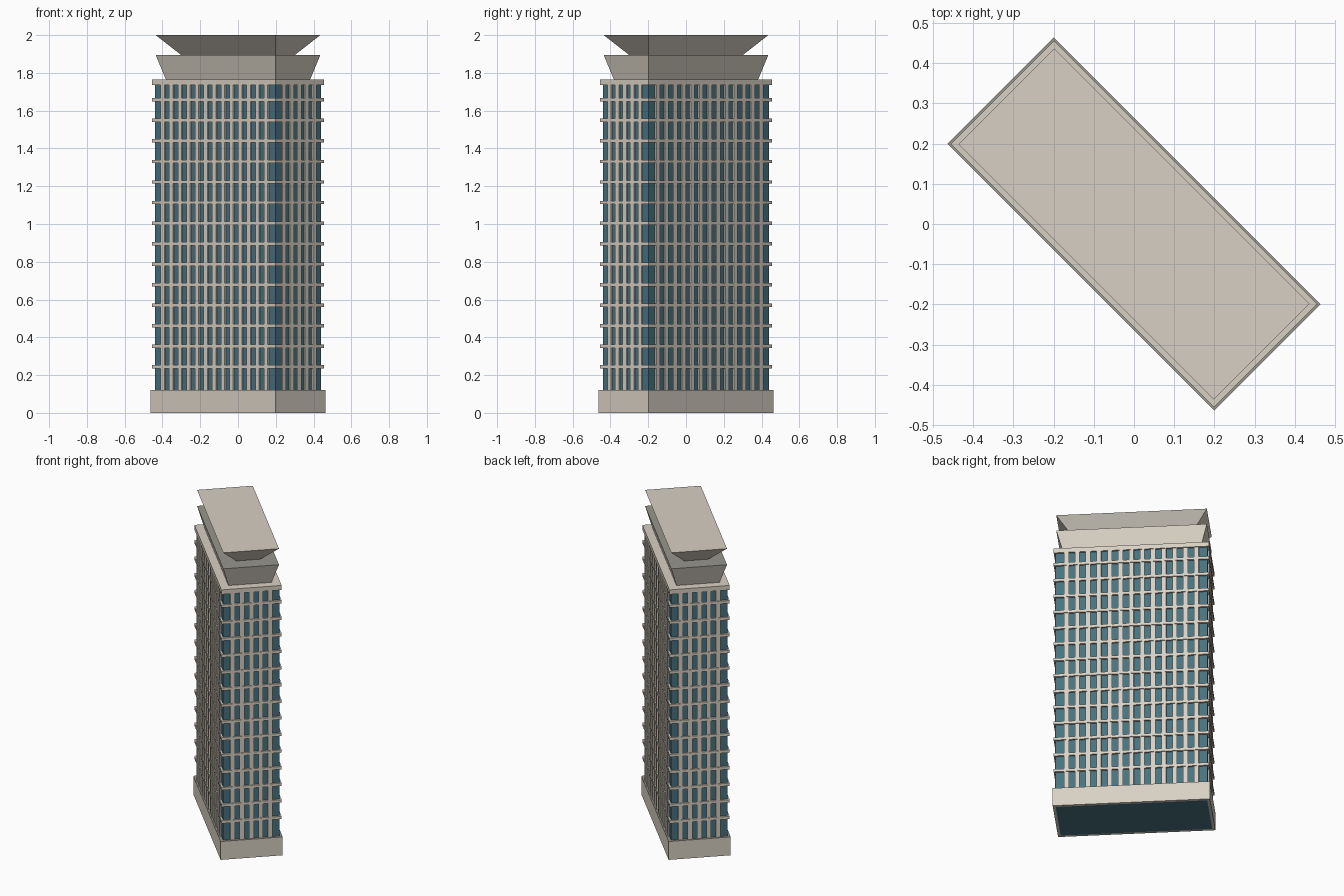
import bpy, bmesh, math
from mathutils import Matrix

if "Cube" in bpy.data.objects:
    bpy.data.objects.remove(bpy.data.objects["Cube"])

TURN = Matrix.Rotation(math.radians(-45), 4, 'Z')  # tower stands diagonally


def material(name, rgb):
    m = bpy.data.materials.new(name)
    m.diffuse_color = (*rgb, 1)
    m.use_nodes = True
    m.node_tree.nodes["Principled BSDF"].inputs["Base Color"].default_value = m.diffuse_color
    return m


STONE = material("pale_stone", (0.68, 0.63, 0.55))
GLASS = material("blue_glass", (0.065, 0.168, 0.216))
DECK = material("grey_deck", (0.31, 0.31, 0.27))


def finish(name, bm, mats, deck_top=False):
    bmesh.ops.recalc_face_normals(bm, faces=bm.faces)
    if deck_top:
        for f in bm.faces:
            f.material_index = 1 if f.normal.z > 0.9 else 0
    bm.transform(TURN)
    me = bpy.data.meshes.new(name)
    bm.to_mesh(me)
    bm.free()
    for m in mats:
        me.materials.append(m)
    ob = bpy.data.objects.new(name, me)
    bpy.context.collection.objects.link(ob)
    return ob


def loop(bm, u, v, z):
    return [bm.verts.new((x * u, y * v, z)) for x, y in ((-1, -1), (1, -1), (1, 1), (-1, 1))]


def bridge(bm, a, b):
    for i in range(4):
        j = (i + 1) % 4
        bm.faces.new((a[i], a[j], b[j], b[i]))


def add_block(bm, z0, u0, v0, z1, u1, v1):
    a, b = loop(bm, u0, v0, z0), loop(bm, u1, v1, z1)
    bridge(bm, a, b)
    bm.faces.new(a[::-1])
    bm.faces.new(b)


def add_ring(bm, z0, z1, u, v, wall):
    loops = [loop(bm, u, v, z0), loop(bm, u, v, z1),
             loop(bm, u - wall, v - wall, z1), loop(bm, u - wall, v - wall, z0)]
    for i in range(4):
        bridge(bm, loops[i], loops[(i + 1) % 4])


def block(name, dims, mats, deck_top=False):
    bm = bmesh.new()
    add_block(bm, *dims)
    return finish(name, bm, mats, deck_top)


U, V = 0.4515, 0.170   # glass half sizes
BASE_TOP, ROOF = 0.12, 1.765

# glass body and the plinth wrapped around it
block("glass_core", (0.0, U, V, 1.74, U, V), [GLASS])
bm = bmesh.new()
add_ring(bm, 0, BASE_TOP, U + 0.017, V + 0.017, 0.017)
finish("plinth", bm, [STONE, DECK], True)

# floor ledges
bm = bmesh.new()
for k in range(14):
    z = 0.244 + k * 0.1087
    add_ring(bm, z - 0.009, z + 0.009, U + 0.0115, V + 0.0115, 0.0125)
finish("floor_ledges", bm, [STONE])

# vertical piers on all four sides
W, D = 0.028, 0.009
bm = bmesh.new()


def pier(x, y, sx, sy):
    h = 1.74 - BASE_TOP
    mat = Matrix.Translation((x, y, BASE_TOP + h / 2)) @ Matrix.Diagonal((sx, sy, h, 1))
    bmesh.ops.create_cube(bm, size=1, matrix=mat)


for side in (-1, 1):
    for i in range(1, 14):
        pier(-U + 2 * U * i / 14, side * (V + D / 2), W, D)
    for i in range(1, 6):
        pier(side * (U + D / 2), -V + 2 * V * i / 6, D, W)
finish("piers", bm, [STONE])

# cornice and the two flared crown tiers
block("cornice", (1.735, U + 0.0115, V + 0.0115, ROOF, U + 0.0115, V + 0.0115), [STONE])
block("lower_crown", (ROOF, 0.41, 0.13, 1.895, 0.4485, 0.168), [STONE, DECK], True)
block("upper_crown", (1.895, 0.353, 0.073, 2.0, 0.4485, 0.168), [STONE])
